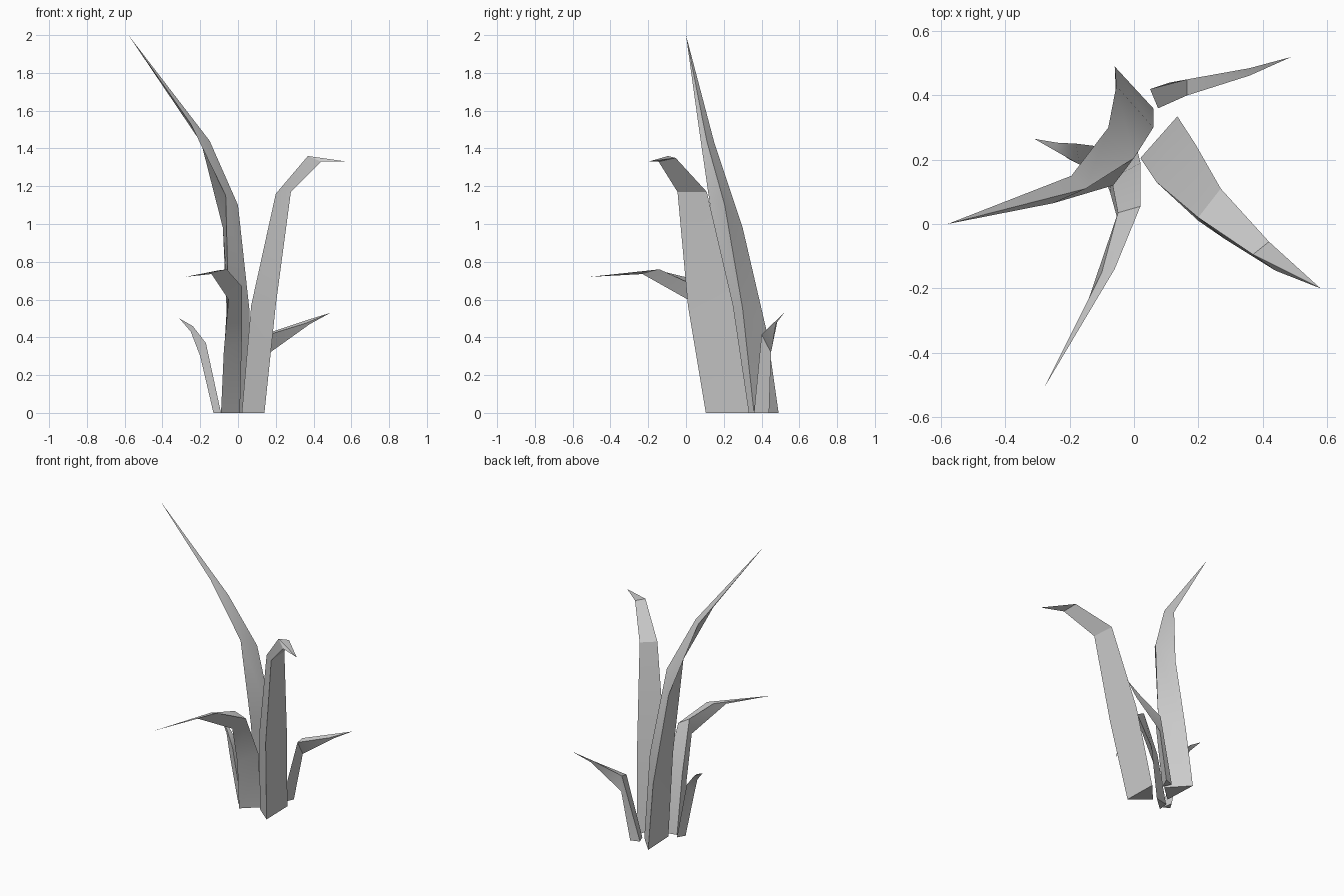
import bpy
import bmesh
import math

# Remove only the default cube
default_cube = bpy.data.objects.get("Cube")
if default_cube:
    bpy.data.objects.remove(default_cube, do_unlink=True)

# One plain grey for the whole plant
GREY = (0.6, 0.6, 0.6, 1.0)
leaf_grey = bpy.data.materials.new("leaf_grey")
leaf_grey.use_nodes = True
leaf_grey.diffuse_color = GREY
shader = leaf_grey.node_tree.nodes["Principled BSDF"]
shader.inputs["Base Color"].default_value = GREY


def grass_blade(name, tip, *ridges):
    """Loft a three-sided blade along its ridges, closing it at a pointed tip."""
    bm = bmesh.new()
    columns = [[bm.verts.new(point) for point in ridge] for ridge in ridges]
    point = bm.verts.new(tip)
    bm.faces.new([column[0] for column in columns])
    for index, column in enumerate(columns):
        following = columns[(index + 1) % len(columns)]
        for low in range(len(column) - 1):
            high = low + 1
            bm.faces.new((column[low], following[low], following[high], column[high]))
        bm.faces.new((column[-1], following[-1], point))
    bmesh.ops.recalc_face_normals(bm, faces=bm.faces)

    mesh = bpy.data.meshes.new(name)
    bm.to_mesh(mesh)
    bm.free()
    mesh.materials.append(leaf_grey)
    blade = bpy.data.objects.new(name, mesh)
    bpy.context.collection.objects.link(blade)

    # Soft shading along the blade, crisp along its ridges
    bpy.ops.object.select_all(action="DESELECT")
    blade.select_set(True)
    bpy.context.view_layer.objects.active = blade
    bpy.ops.object.shade_smooth_by_angle(angle=math.radians(30))
    return blade


# Tallest blade, arching to the right side
grass_blade(
    "tall_blade", (-.58, 0, 2),
    [(-.06, .49, 0), (-.055, .43, .42), (-.08, .3, .98), (-.195, .15, 1.43)],
    [(.06, .36, 0), (.06, .3, .55), (0, .205, 1.1), (-.15, .11, 1.44)],
    [(-.05, .26, 0), (-.05, .21, .55), (-.065, .12, 1.15), (-.25, .065, 1.53)],
)

# Broad blade that folds over to the left side
grass_blade(
    "broad_blade", (.58, -.2, 1.33),
    [(.135, .335, 0), (.19, .25, .57), (.27, .11, 1.17), (.42, -.055, 1.35)],
    [(.02, .205, 0), (.07, .13, .57), (.2, .02, 1.16), (.37, -.095, 1.36)],
    [(.14, .105, 0), (.2, .01, .57), (.28, -.045, 1.17), (.44, -.145, 1.33)],
)

# Medium blade drooping forward
grass_blade(
    "front_blade", (-.28, -.51, .72),
    [(-.09, .14, 0), (-.075, .1, .33), (-.05, .01, .6), (-.14, -.23, .735)],
    [(.01, .23, 0), (.02, .19, .38), (.02, .055, .67), (-.06, -.14, .76)],
    [(-.08, .21, 0), (-.07, .14, .38), (-.05, .035, .71), (-.1, -.15, .755)],
)

# Smallest blade on the right side
grass_blade(
    "small_right_blade", (-.31, .265, .5),
    [(-.13, .19, 0), (-.2, .2, .3), (-.25, .235, .43)],
    [(-.1, .24, 0), (-.12, .25, .18), (-.18, .25, .38), (-.24, .253, .46)][::2]
    + [(-.24, .253, .46)],
    [(-.09, .17, 0), (-.17, .185, .37), (-.24, .225, .46)],
)

# Small blade at the back on the left side
grass_blade(
    "small_back_blade", (.49, .52, .53),
    [(.05, .42, 0), (.165, .45, .425), (.36, .485, .49)],
    [(.075, .36, 0), (.165, .4, .415), (.36, .462, .475)],
    [(.11, .44, 0), (.17, .45, .32), (.38, .475, .47)],
)
